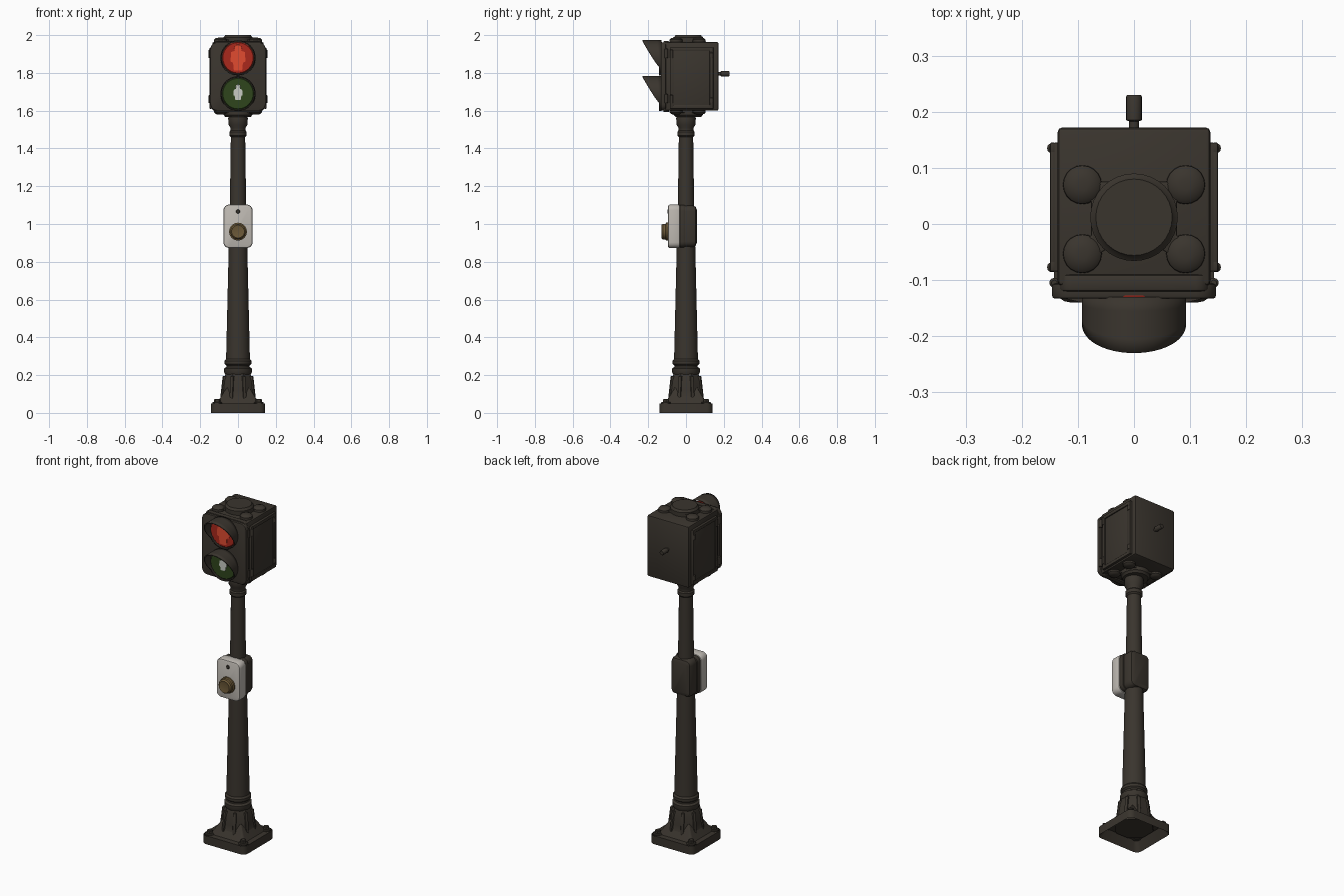
import bpy, bmesh, math
from mathutils import Vector, Matrix

if "Cube" in bpy.data.objects:
    bpy.data.objects.remove(bpy.data.objects["Cube"])


def mat(name, rgb):
    m = bpy.data.materials.new(name)
    m.diffuse_color = (*rgb, 1)
    m.use_nodes = True
    m.node_tree.nodes["Principled BSDF"].inputs["Base Color"].default_value = m.diffuse_color
    return m


IRON = mat("dark iron", (0.042, 0.035, 0.027))
WHITE = mat("off white", (0.52, 0.49, 0.45))
BRASS = mat("aged brass", (0.15, 0.10, 0.04))
RED = mat("deep red", (0.40, 0.022, 0.012))
BRIGHT = mat("bright red", (0.75, 0.07, 0.03))
GREEN = mat("dark green", (0.028, 0.06, 0.012))
PALE = mat("pale figure", (0.58, 0.60, 0.55))


def finish(bm, name, m, angle=35):
    bmesh.ops.recalc_face_normals(bm, faces=bm.faces)
    me = bpy.data.meshes.new(name)
    bm.to_mesh(me)
    bm.free()
    ob = bpy.data.objects.new(name, me)
    bpy.context.collection.objects.link(ob)
    me.materials.append(m)
    bpy.ops.object.select_all(action='DESELECT')
    ob.select_set(True)
    bpy.context.view_layer.objects.active = ob
    bpy.ops.object.shade_smooth_by_angle(angle=math.radians(angle))
    return ob


def box(name, lo, hi, m=IRON, axis=None, r=0.02, edge=0.005):
    """Box with corners rounded along one axis and a small edge bevel."""
    lo, hi = Vector(lo), Vector(hi)
    bm = bmesh.new()
    bmesh.ops.create_cube(bm, size=1)
    bmesh.ops.scale(bm, vec=hi - lo, verts=bm.verts)
    bmesh.ops.translate(bm, vec=(lo + hi) / 2, verts=bm.verts)
    if axis is not None:
        es = [e for e in bm.edges
              if abs((e.verts[0].co - e.verts[1].co).normalized()[axis]) > 0.9]
        bmesh.ops.bevel(bm, geom=es, offset=r, segments=4, profile=0.5, affect='EDGES')
    if edge:
        es = [e for e in bm.edges if e.calc_face_angle(0) > 0.8]
        bmesh.ops.bevel(bm, geom=es, offset=edge, segments=2, profile=0.5, affect='EDGES')
    return finish(bm, name, m)


def lathe(name, profile, m=IRON, at=(0, 0, 0), segs=32, direction=(0, 0, 1), spin=0):
    """Closed turned part from (radius, height) pairs."""
    bm = bmesh.new()
    rings = [[bm.verts.new((r * math.cos(2 * math.pi * (i + spin) / segs),
                            r * math.sin(2 * math.pi * (i + spin) / segs), z))
              for i in range(segs)] for r, z in profile]
    for a, b in zip(rings, rings[1:]):
        for i in range(segs):
            j = (i + 1) % segs
            bm.faces.new((a[i], a[j], b[j], b[i]))
    bm.faces.new(rings[0])
    bm.faces.new(rings[-1])
    rot = Vector((0, 0, 1)).rotation_difference(Vector(direction)).to_matrix().to_4x4()
    bm.transform(Matrix.Translation(at) @ rot)
    return finish(bm, name, m)


def disc(name, r, h, at, m=IRON, direction=(0, 0, 1), segs=24, b=0.004):
    return lathe(name, [(r, 0), (r, h - b), (r - b, h)], m, at, segs, direction)


FRONT = (0, -1, 0)

# Square base plate, hollow from below
bm = bmesh.new()
bmesh.ops.create_cube(bm, size=1)
bmesh.ops.scale(bm, vec=(0.285, 0.28, 0.05), verts=bm.verts)
bmesh.ops.translate(bm, vec=(0, 0, 0.025), verts=bm.verts)
es = [e for e in bm.edges if abs(e.verts[0].co.z - e.verts[1].co.z) > 0.01]
bmesh.ops.bevel(bm, geom=es, offset=0.03, segments=4, profile=0.5, affect='EDGES')
bm.normal_update()
bottom = [f for f in bm.faces if f.normal.z < -0.9]
top = [f for f in bm.faces if f.normal.z > 0.9]
bmesh.ops.inset_region(bm, faces=bottom, thickness=0.03)
for f in bottom:
    for v in f.verts:
        v.co = Vector((v.co.x * 0.45, v.co.y * 0.45, 0.15))
bmesh.ops.delete(bm, geom=top, context='FACES_ONLY')
finish(bm, "base_plate", IRON)
# Plate top ring closes against the bell
box("base_plate_top", (-0.132, -0.13, 0.046), (0.132, 0.13, 0.054), axis=2, r=0.03, edge=0.003)
bpy.data.objects.remove(bpy.data.objects["base_plate_top"])
bm = bmesh.new()
outer, inner = [], []
for i in range(32):
    a = 2 * math.pi * i / 32
    c, s = math.cos(a), math.sin(a)
    k = min(0.1425 / max(abs(c), 1e-6), 0.14 / max(abs(s), 1e-6), 0.185)
    outer.append(bm.verts.new((k * c, k * s, 0.05)))
    inner.append(bm.verts.new((0.08 * c, 0.08 * s, 0.052)))
for i in range(32):
    j = (i + 1) % 32
    bm.faces.new((outer[i], outer[j], inner[j], inner[i]))
finish(bm, "base_top_ring", IRON)

# Eight-sided bell with ribs, and anchor bolts
lathe("base_bell", [(0.108, 0.04), (0.108, 0.062), (0.097, 0.075), (0.09, 0.12),
                    (0.084, 0.17), (0.072, 0.205), (0.066, 0.22)], segs=8, spin=0.5)
for i in range(8):
    a = math.pi / 4 * (i + 0.5)
    rib = box(f"bell_rib_{i}", (0.06, -0.009, 0.05), (0.085, 0.009, 0.195), edge=0.004)
    for v in rib.data.vertices:
        v.co.x += 0.018 * (0.2 - v.co.z) / 0.15
    rib.rotation_euler.z = a
for sx in (-1, 1):
    for sy in (-1, 1):
        disc("anchor_washer", 0.026, 0.01, (sx * 0.11, sy * 0.107, 0.048))
        disc("anchor_bolt", 0.017, 0.024, (sx * 0.11, sy * 0.107, 0.05), segs=6)

# Tapered pole with turned rings
lathe("pole", [(0.066, 0.2), (0.074, 0.215), (0.074, 0.235), (0.062, 0.243), (0.062, 0.252),
               (0.071, 0.26), (0.071, 0.275), (0.063, 0.285), (0.058, 0.5), (0.049, 0.88),
               (0.043, 1.1), (0.038, 1.46), (0.046, 1.468), (0.046, 1.488), (0.040, 1.495),
               (0.040, 1.51), (0.05, 1.525), (0.052, 1.56), (0.048, 1.575)])

# Push button box
box("button_mount", (-0.066, -0.035, 0.878), (0.066, 0.057, 1.098), axis=1, r=0.03, edge=0.022)
box("button_mount_plate", (-0.074, -0.034, 0.876), (0.074, -0.005, 1.1), axis=1, r=0.03)
box("button_cover", (-0.077, -0.095, 0.873), (0.077, -0.033, 1.103), WHITE, axis=1, r=0.03, edge=0.009)
lathe("push_button", [(0.047, 0), (0.047, 0.012), (0.041, 0.016), (0.041, 0.03), (0.034, 0.038),
                      (0.026, 0.036)], BRASS, (0, -0.093, 0.96), direction=FRONT)
disc("cover_screw", 0.011, 0.006, (0, -0.093, 1.066), direction=FRONT, b=0.002)

# Signal head housing
box("signal_housing", (-0.136, -0.11, 1.6), (0.136, 0.172, 1.963), edge=0.008)
box("front_frame", (-0.135, -0.12, 1.592), (0.135, -0.09, 1.968), axis=1, r=0.025)
box("front_door", (-0.146, -0.133, 1.6), (0.146, -0.106, 1.962), axis=1, r=0.035)
lathe("back_bolt", [(0.009, 0), (0.009, 0.012), (0.014, 0.014), (0.014, 0.056), (0.012, 0.059)],
      at=(0, 0.171, 1.795), segs=16, direction=(0, 1, 0))

# Side doors with raised borders and hinge knuckles
for s in (-1, 1):
    def side(name, x0, x1, y0, y1, z0, z1, e=0.003):
        box(name, (min(s * x0, s * x1), y0, z0), (max(s * x0, s * x1), y1, z1), edge=e)
    side("side_door", 0.13, 0.144, -0.085, 0.145, 1.61, 1.935)
    side("door_border_back", 0.14, 0.15, 0.125, 0.145, 1.61, 1.935)
    side("door_border_front", 0.14, 0.15, -0.085, -0.065, 1.61, 1.935)
    side("door_border_top", 0.14, 0.15, -0.085, 0.145, 1.915, 1.935)
    side("door_border_bottom", 0.14, 0.15, -0.085, 0.145, 1.61, 1.63)
    for z in (1.64, 1.88):
        disc("door_hinge", 0.009, 0.045, (s * 0.146, -0.077, z), segs=12)
        disc("door_latch", 0.009, 0.03, (s * 0.146, 0.135, z), segs=12)
        disc("frame_hinge", 0.009, 0.05, (s * 0.142, -0.105, z), segs=12)

# Caps above and below with four bosses each
for label, z, d in (("top", 1.958, 1), ("bottom", 1.608, -1)):
    way = (0, 0, d)
    zs = sorted((z, z + d * 0.02))
    box(label + "_cap_web", (-0.077, -0.045, zs[0]), (0.077, 0.076, zs[1]), edge=0.004)
    lathe(label + "_cap", [(0.078, 0), (0.078, 0.03), (0.071, 0.036), (0.068, 0.042)],
          at=(0, 0.012, z), direction=way)
    for x in (-0.092, 0.092):
        for y in (-0.053, 0.07):
            lathe(label + "_boss", [(0.035, 0), (0.034, 0.018), (0.026, 0.026), (0.01, 0.029)],
                  at=(x, y, z), segs=20, direction=way)
            arm = box(label + "_boss_arm", (0, -0.018, zs[0]), (0.1, 0.018, zs[1]), edge=0.003)
            arm.location.y = 0.012
            arm.rotation_euler.z = math.atan2(y - 0.012, x)


def visor(name, zc):
    """Hood whose depth grows from the bottom to the top of the lens."""
    bm = bmesh.new()
    n, steps, rings = 48, 4, []
    for k in range(steps + 1):
        ring = []
        for i in range(n):
            a = 2 * math.pi * i / n
            h = math.sin(a)
            depth = 0.014 + 0.086 * max(0, (h + 0.5) / 1.5) ** 0.85
            ring.append(bm.verts.new((0.09 * math.cos(a), -0.13 - depth * k / steps, zc + 0.09 * h)))
        rings.append(ring)
    for a, b in zip(rings, rings[1:]):
        for i in range(n):
            j = (i + 1) % n
            bm.faces.new((a[i], a[j], b[j], b[i]))
    ob = finish(bm, name, IRON)
    mod = ob.modifiers.new("thickness", 'SOLIDIFY')
    mod.thickness = 0.006
    mod.offset = 0


def figure(name, pts, zc, m, head):
    """Thin standing figure: mirrored half outline plus a round head."""
    bm = bmesh.new()
    outline = pts + [(-x, z) for x, z in reversed(pts)]
    f = bm.faces.new([bm.verts.new((x, -0.137, zc + z)) for x, z in outline])
    ext = bmesh.ops.extrude_face_region(bm, geom=[f])
    bmesh.ops.translate(bm, vec=(0, -0.005, 0),
                        verts=[v for v in ext["geom"] if isinstance(v, bmesh.types.BMVert)])
    finish(bm, name, m)
    disc(name + "_head", head[0], 0.005, (0, -0.137, zc + head[1]), m, FRONT, 16, 0.001)


# Lenses, hoods and figures
for label, zc, m in (("red", 1.88, RED), ("green", 1.69, GREEN)):
    disc(label + "_lens", 0.084, 0.012, (0, -0.127, zc), m, FRONT, 40)
    visor(label + "_visor", zc)
figure("standing_figure", [(0.012, 0.04), (0.036, 0.03), (0.04, -0.02), (0.026, -0.026),
                           (0.022, -0.066), (0.004, -0.068)], 1.88, BRIGHT, (0.02, 0.05))
figure("walking_figure", [(0.008, 0.022), (0.022, 0.015), (0.025, -0.012), (0.018, -0.016),
                          (0.014, -0.038), (0.003, -0.038)], 1.695, PALE, (0.013, 0.03))
